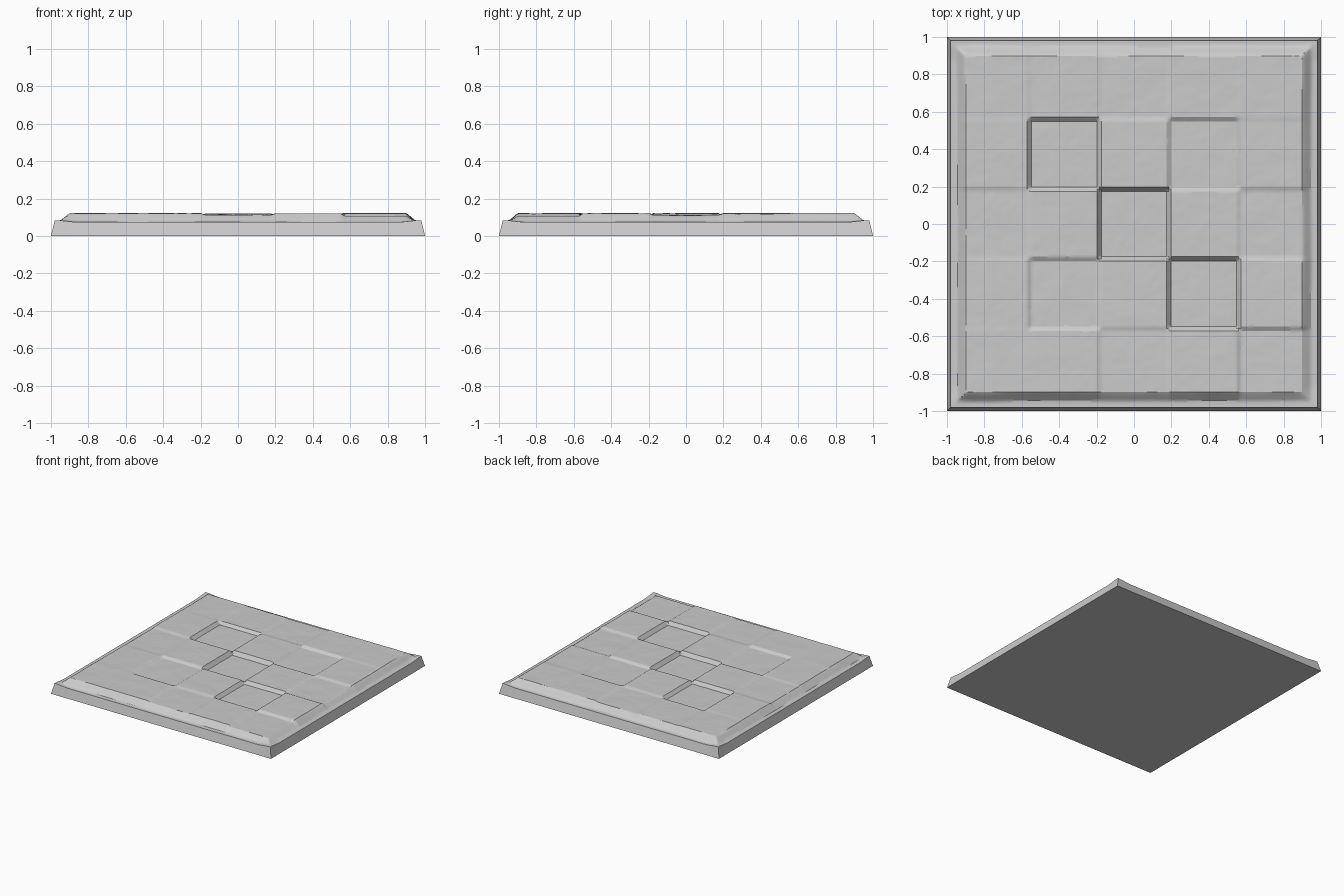
import bpy, bmesh, math
from mathutils import Vector, noise

if "Cube" in bpy.data.objects:
    bpy.data.objects.remove(bpy.data.objects["Cube"])

N = 168            # grid resolution of the carved top
R = 0.98           # half width at the rim
CUTS = (-0.56, -0.187, 0.187, 0.56)

# top height of each of the 5 x 5 slabs, back row first
SLABS = (
    (0.120, 0.117, 0.113, 0.120, 0.122),
    (0.122, 0.095, 0.120, 0.105, 0.119),
    (0.116, 0.121, 0.088, 0.119, 0.111),
    (0.120, 0.107, 0.119, 0.092, 0.121),
    (0.121, 0.121, 0.113, 0.120, 0.107),
)


def step(t):
    t = max(0.0, min(1.0, t))
    return t * t * (3 - 2 * t)


def weights(v):
    """Share of each of the five slabs at coordinate v, with narrow sloped joints."""
    s = [step((v - c) / 0.024 + 0.5) for c in CUTS]
    s = [1.0] + s + [0.0]
    return [s[i] - s[i + 1] for i in range(5)]


def height(x, y):
    wx, wy = weights(x), weights(-y)
    top = sum(SLABS[j][i] * wx[i] * wy[j] for j in range(5) for i in range(5))
    # chipped stone surface
    top += 0.0016 * noise.noise(Vector((x * 9, y * 9, 0.3)))
    top += 0.0008 * noise.noise(Vector((x * 25, y * 25, 4.0)))
    # sloped border down to the rim ledge, a little higher in the corners
    m = max(abs(x), abs(y))
    n = min(abs(x), abs(y))
    wob = 0.006 * noise.noise(Vector((x * 3, y * 3, 7.0)))
    ledge = 0.074 + 0.010 * step((n - 0.85) / 0.13)
    k = max(0.0, min(1.0, (0.948 - m + wob) / 0.048))
    return ledge + (top - ledge) * k


# stone slab: carved top grid, tapered sides and flat base
bm = bmesh.new()
rows = []
for j in range(N + 1):
    y = -R + 2 * R * j / N
    row = []
    for i in range(N + 1):
        x = -R + 2 * R * i / N
        row.append(bm.verts.new((x, y, height(x, y))))
    rows.append(row)
for j in range(N):
    for i in range(N):
        bm.faces.new((rows[j][i], rows[j][i + 1], rows[j + 1][i + 1], rows[j + 1][i]))

ring = ([rows[0][i] for i in range(N)] + [rows[j][N] for j in range(N)]
        + [rows[N][i] for i in range(N, 0, -1)] + [rows[j][0] for j in range(N, 0, -1)])
base = [bm.verts.new((v.co.x / R, v.co.y / R, 0)) for v in ring]
for a in range(len(ring)):
    b = (a + 1) % len(ring)
    bm.faces.new((ring[b], ring[a], base[a], base[b]))
bm.faces.new(base[::-1])
bmesh.ops.recalc_face_normals(bm, faces=bm.faces[:])

mesh = bpy.data.meshes.new("stone_floor_slab")
bm.to_mesh(mesh)
bm.free()
slab = bpy.data.objects.new("stone_floor_slab", mesh)
bpy.context.collection.objects.link(slab)

stone = bpy.data.materials.new("light grey stone")
stone.diffuse_color = (0.6, 0.6, 0.6, 1)
stone.use_nodes = True
stone.node_tree.nodes["Principled BSDF"].inputs["Base Color"].default_value = stone.diffuse_color
mesh.materials.append(stone)

bpy.context.view_layer.objects.active = slab
slab.select_set(True)
bpy.ops.object.shade_smooth_by_angle(angle=math.radians(30))
